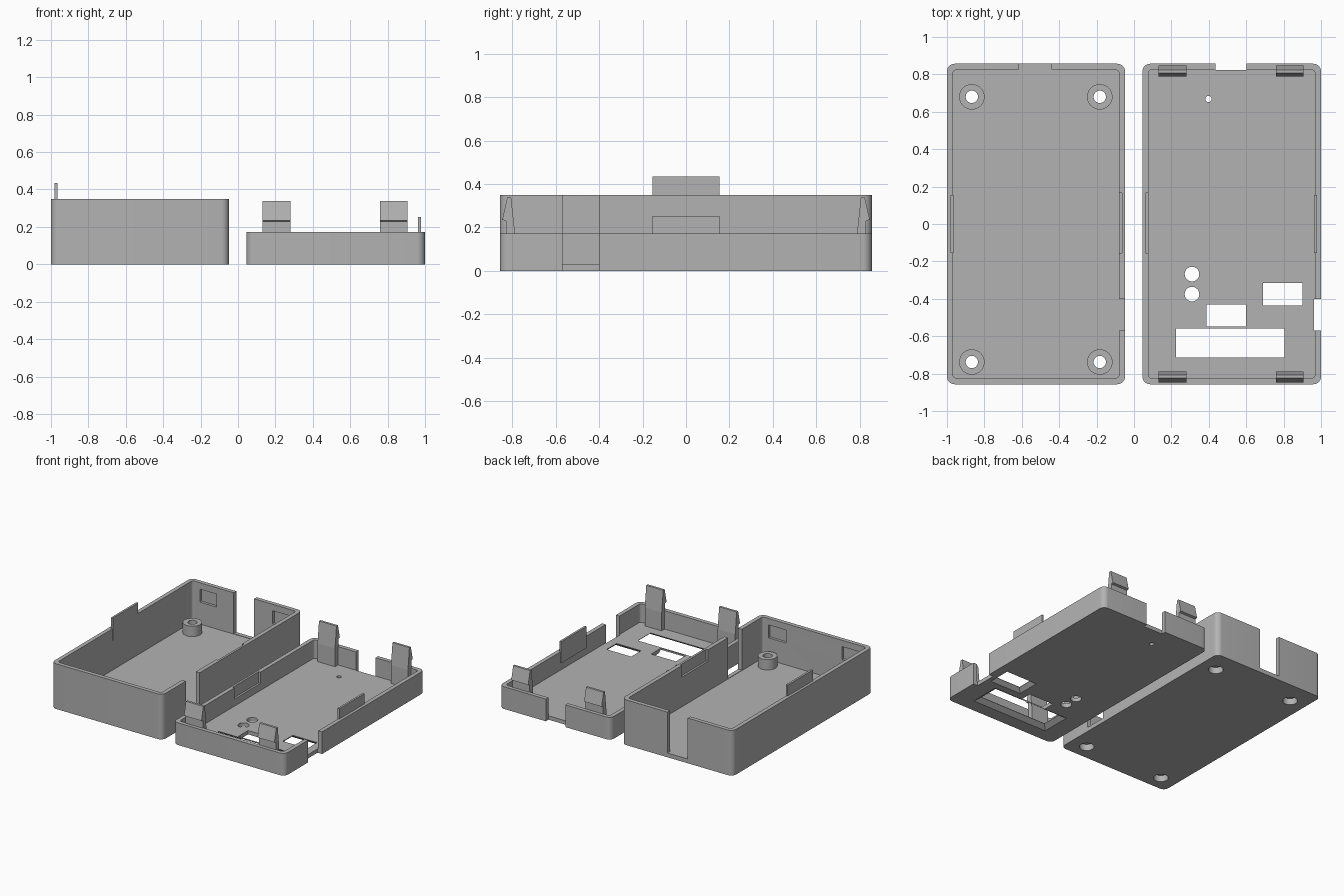
import bpy, bmesh, math
from mathutils import Vector

if "Cube" in bpy.data.objects:
    bpy.data.objects.remove(bpy.data.objects["Cube"], do_unlink=True)

GREY = (0.45, 0.45, 0.45)
mat = bpy.data.materials.new("plain_grey")
mat.use_nodes = True
mat.diffuse_color = (*GREY, 1)
mat.node_tree.nodes["Principled BSDF"].inputs["Base Color"].default_value = (*GREY, 1)

DEPTH = 0.857      # half length of both shells
WALL = 0.032
FLOOR = 0.03
SNAPS = [(0.13, 0.28), (0.76, 0.905)]   # clip spans in x


def finish(bm, name):
    bmesh.ops.recalc_face_normals(bm, faces=bm.faces)
    mesh = bpy.data.meshes.new(name)
    bm.to_mesh(mesh)
    bm.free()
    mesh.materials.append(mat)
    obj = bpy.data.objects.new(name, mesh)
    bpy.context.collection.objects.link(obj)
    return obj


def prism(name, points, offset):
    """Extrude a closed outline of 3D points along an offset."""
    bm = bmesh.new()
    face = bm.faces.new([bm.verts.new(p) for p in points])
    new = bmesh.ops.extrude_face_region(bm, geom=[face])["geom"]
    bmesh.ops.translate(bm, vec=offset,
                        verts=[v for v in new if isinstance(v, bmesh.types.BMVert)])
    return finish(bm, name)


def box(name, x, y, z, radius=0.0, flare=0.0):
    """Box from ranges; optional rounded upright edges or a wider bottom."""
    bm = bmesh.new()
    bmesh.ops.create_cube(bm, size=1)
    for v in bm.verts:
        grow = flare if v.co.z < 0 else 0
        v.co = Vector([r[c > 0] + math.copysign(g, c)
                       for r, c, g in zip((x, y, z), v.co, (grow, grow, 0))])
    if radius:
        upright = [e for e in bm.edges
                   if abs(e.verts[0].co.z - e.verts[1].co.z) > 0.01]
        bmesh.ops.bevel(bm, geom=upright, offset=radius, segments=8,
                        profile=0.5, affect='EDGES')
    return finish(bm, name)


def disc(name, x, y, z, radius):
    ring = [(x + radius * math.cos(a), y + radius * math.sin(a), z[0])
            for a in (math.tau * i / 32 for i in range(32))]
    return prism(name, ring, (0, 0, z[1] - z[0]))


def cut(obj, cutter):
    cutter.hide_render = True
    mod = obj.modifiers.new("cut", 'BOOLEAN')
    mod.operation = 'DIFFERENCE'
    mod.solver = 'EXACT'
    mod.object = cutter
    bpy.context.view_layer.objects.active = obj
    bpy.ops.object.modifier_apply(modifier=mod.name)
    bpy.data.objects.remove(cutter, do_unlink=True)


def smooth(obj):
    bpy.ops.object.select_all(action='DESELECT')
    obj.select_set(True)
    bpy.context.view_layer.objects.active = obj
    bpy.ops.object.shade_smooth_by_angle(angle=math.radians(30))


def shell(name, x0, x1, height):
    """Open tray with rounded corners."""
    tray = box(name, (x0, x1), (-DEPTH, DEPTH), (0, height), radius=0.042)
    cut(tray, box("cavity", (x0 + WALL, x1 - WALL), (WALL - DEPTH, DEPTH - WALL),
                  (FLOOR, height + 0.1), radius=0.02))
    return tray


# Deep tray with cable notches and an alignment groove
base = shell("deep_tray", -1, -0.048, 0.35)
cut(base, box("side_notch", (-0.1, 0), (-0.57, -0.40), (FLOOR + 0.003, 0.5)))
cut(base, box("back_notch", (-0.615, -0.44), (0.815, 0.9), (FLOOR + 0.003, 0.5)))
cut(base, box("groove", (-0.1, -0.065), (-0.155, 0.165), (0.26, 0.5)))

# Catch pockets inside the end walls
for a, b in SNAPS:
    for s in (-1, 1):
        ys = sorted((s * 0.8, s * 0.845))
        cut(base, box("pocket", (-b, -a), ys, (0.2, 0.3)))

# Screw posts with recesses underneath
POST = [(0.052, 0.028), (0.068, 0.028), (0.068, 0.11),
        (0.033, 0.11), (0.033, 0.05), (0.052, 0.05)]
for px in (-0.867, -0.183):
    for py in (-0.738, 0.68):
        cut(base, disc("screw_recess", px, py, (-0.1, 0.04), 0.052))
        bm = bmesh.new()
        ring = [bm.verts.new((px + r, py, z)) for r, z in POST]
        edges = [bm.edges.new((ring[i - 1], ring[i])) for i in range(len(ring))]
        bmesh.ops.spin(bm, geom=ring + edges, cent=(px, py, 0), axis=(0, 0, 1),
                       angle=math.tau, steps=32)
        bmesh.ops.remove_doubles(bm, verts=bm.verts, dist=0.0005)
        smooth(finish(bm, "screw_post"))
smooth(base)

# Shallow lid with notches open through the floor
lid = shell("shallow_lid", 0.045, 1, 0.172)
cut(lid, box("side_notch", (0.962, 1.1), (-0.57, -0.40), (-0.1, 0.5)))
cut(lid, box("back_notch", (0.435, 0.602), (0.824, 0.9), (-0.1, 0.5)))
cut(lid, box("groove", (0.062, 0.1), (-0.155, 0.165), (0.085, 0.5)))

# Windows, the first two flaring outward underneath
WINDOWS = [((0.225, 0.805), (-0.715, -0.56), 0.04),
           ((0.69, 0.9), (-0.435, -0.315), 0.03),
           ((0.387, 0.6), (-0.548, -0.43), 0)]
for wx, wy, flare in WINDOWS:
    cut(lid, box("window", wx, wy, (-0.1, 0.1)))
    if flare:
        cut(lid, box("window_flare", wx, wy, (-0.001, FLOOR - 0.003), flare=flare))

# Button holes and indicator hole
for hx, hy, r in [(0.31, -0.268, 0.039), (0.31, -0.375, 0.039), (0.398, 0.668, 0.017)]:
    cut(lid, disc("hole", hx, hy, (-0.1, 0.1), r))
smooth(lid)

# Snap clips at both ends of the lid
CLIP = [(0.788, 0.028), (0.83, 0.028), (0.83, 0.23), (0.847, 0.235),
        (0.824, 0.338), (0.806, 0.338), (0.788, 0.172)]
for a, b in SNAPS:
    for s in (-1, 1):
        prism("snap_clip", [(a, s * y, z) for y, z in CLIP], (b - a, 0, 0))

# Alignment tongues on the outer long walls
box("tray_tongue", (-0.98, -0.964), (-0.155, 0.155), (0.26, 0.435))
box("lid_tongue", (0.962, 0.978), (-0.155, 0.155), (0.085, 0.252))
